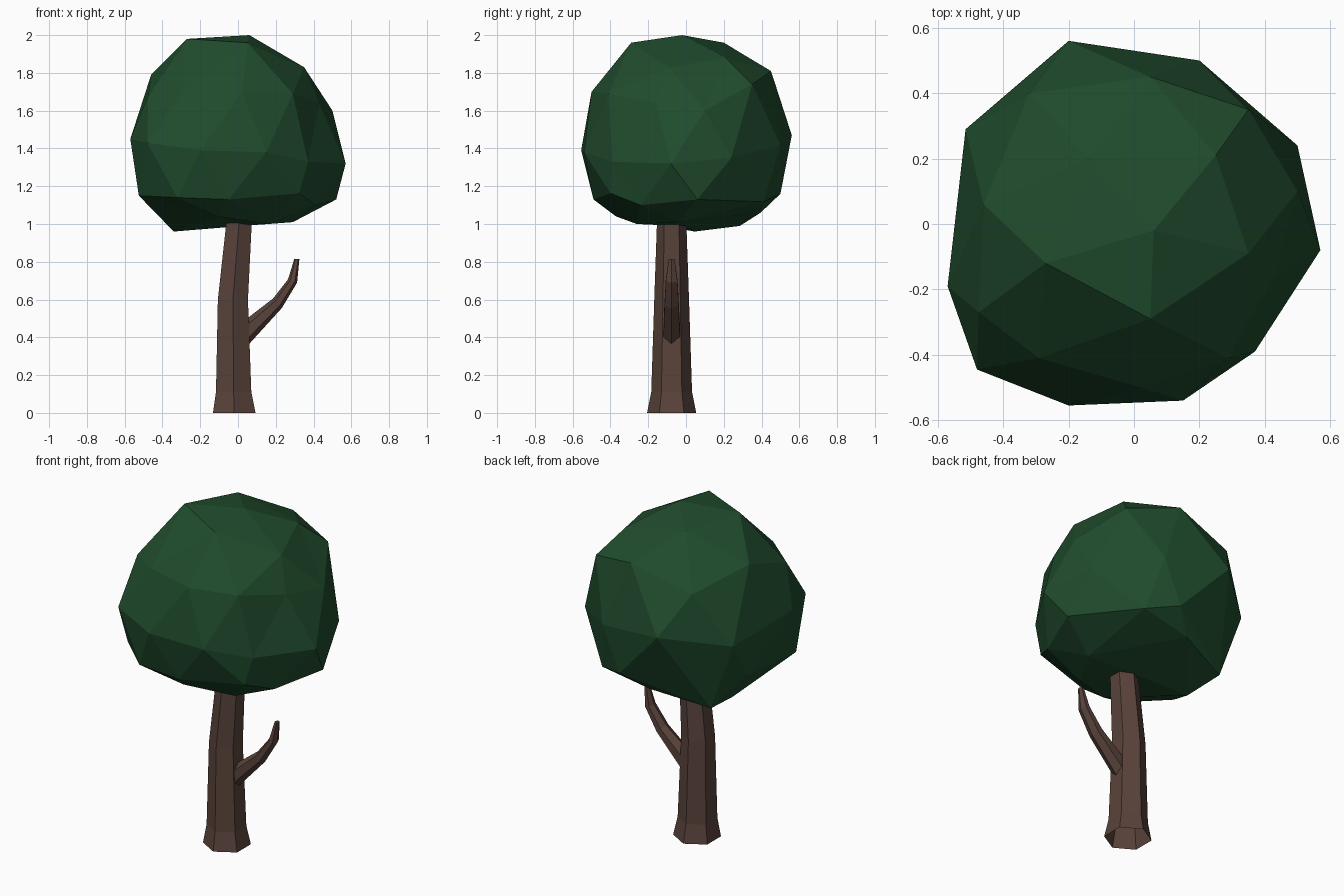
import bpy, bmesh, math
from mathutils import Vector, Matrix

if "Cube" in bpy.data.objects:
    bpy.data.objects.remove(bpy.data.objects["Cube"])


def material(name, rgb):
    m = bpy.data.materials.new(name)
    m.diffuse_color = (*rgb, 1)
    m.use_nodes = True
    m.node_tree.nodes["Principled BSDF"].inputs["Base Color"].default_value = m.diffuse_color
    return m


def finish(bm, name, mat):
    bmesh.ops.recalc_face_normals(bm, faces=bm.faces[:])
    me = bpy.data.meshes.new(name)
    bm.to_mesh(me)
    bm.free()
    me.materials.append(mat)
    ob = bpy.data.objects.new(name, me)
    bpy.context.collection.objects.link(ob)
    return ob


def hex_tube(name, rings, mat):
    """Loft six-sided rings (centre, axis_a, axis_b); open start, closed end."""
    bm = bmesh.new()
    loops = []
    for c, a, b in rings:
        loops.append([bm.verts.new(c + a * math.cos(t) + b * math.sin(t))
                      for t in (math.tau * i / 6 for i in range(6))])
    for lo, hi in zip(loops, loops[1:]):
        for i in range(6):
            j = (i + 1) % 6
            bm.faces.new((lo[i], lo[j], hi[j], hi[i]))
    bm.faces.new(loops[-1])
    return finish(bm, name, mat)


bark = material("bark brown", (0.100, 0.055, 0.043))
leaf = material("leaf green", (0.014, 0.071, 0.026))
Y = Vector((0, 1, 0))
TRUNK_Y = -0.076

# Trunk: flared foot, slight lean (z, centre x, radius)
trunk = [(0, -0.02, 0.13), (0.11, -0.023, 0.108),
         (0.6, -0.027, 0.092), (1.0, 0.005, 0.078), (1.12, 0.015, 0.073)]
hex_tube("trunk", [(Vector((x, TRUNK_Y, z)), Y * r, Vector((r, 0, 0)))
                   for z, x, r in trunk], bark)

# Branch: upper and lower outline points in the xz plane, half width in y
branch = [((0.0, 0.463), (0.0, 0.30), 0.053), ((0.185, 0.605), (0.232, 0.555), 0.043),
          ((0.265, 0.707), (0.313, 0.69), 0.036), ((0.298, 0.815), (0.325, 0.815), 0.018)]
rings = []
for (tx, tz), (bx, bz), w in branch:
    top, bot = Vector((tx, TRUNK_Y, tz)), Vector((bx, TRUNK_Y, bz))
    rings.append(((top + bot) / 2, (top - bot) / 2, Y * w))
hex_tube("branch", rings, bark)

# Foliage: icosphere with a flattened underside
centre = Vector((0, 0, 1.42))
bm = bmesh.new()
bmesh.ops.create_icosphere(bm, subdivisions=2, radius=0.575,
                           matrix=Matrix.Translation(centre) @ Matrix.Rotation(math.radians(-15), 4, 'Z'))
# Sculpt pulls: the nearest free corner moves to each point
pulls = [
    # crown
    (0.06, -0.02, 2.0), (-0.27, -0.12, 1.98), (0.05, -0.29, 1.96), (-0.14, 0.2, 1.96),
    (0.25, 0.21, 1.88), (0.35, -0.09, 1.83),
    # shoulders
    (-0.46, 0.06, 1.79), (-0.475, -0.27, 1.68), (-0.29, -0.41, 1.70), (0.02, -0.5, 1.70),
    (0.29, -0.41, 1.69), (0.5, 0.1, 1.6), (0.35, 0.35, 1.74), (0.05, 0.45, 1.81),
    (-0.32, 0.4, 1.70), (0.43, -0.16, 1.64),
    # waist
    (0.15, -0.54, 1.38), (0.37, -0.39, 1.33), (0.57, -0.08, 1.32), (0.5, 0.24, 1.35),
    (0.2, 0.5, 1.42), (-0.2, 0.56, 1.47), (-0.515, 0.29, 1.4), (-0.57, -0.19, 1.45),
    (-0.48, -0.445, 1.43), (-0.2, -0.555, 1.39),
    # lower edge, then underside
    (0.09, 0.5, 1.16), (0.52, 0.06, 1.13), (-0.32, -0.475, 1.14), (-0.05, -0.49, 1.13),
    (0.41, -0.24, 1.1), (-0.525, -0.29, 1.15), (-0.04, 0.395, 1.06), (-0.34, 0.045, 0.96),
    (-0.365, 0.285, 0.99), (0.16, -0.26, 1.0), (0.29, -0.04, 1.01), (-0.1, -0.37, 1.04)]
free = list(bm.verts)
for p in map(Vector, pulls):
    d = (p - centre).normalized()
    v = max(free, key=lambda q: d.dot((q.co - centre).normalized()))
    v.co = p
    free.remove(v)
for v in free:
    v.co.z = max(v.co.z, 0.988 + 0.08 * v.co.x)
finish(bm, "foliage", leaf)
